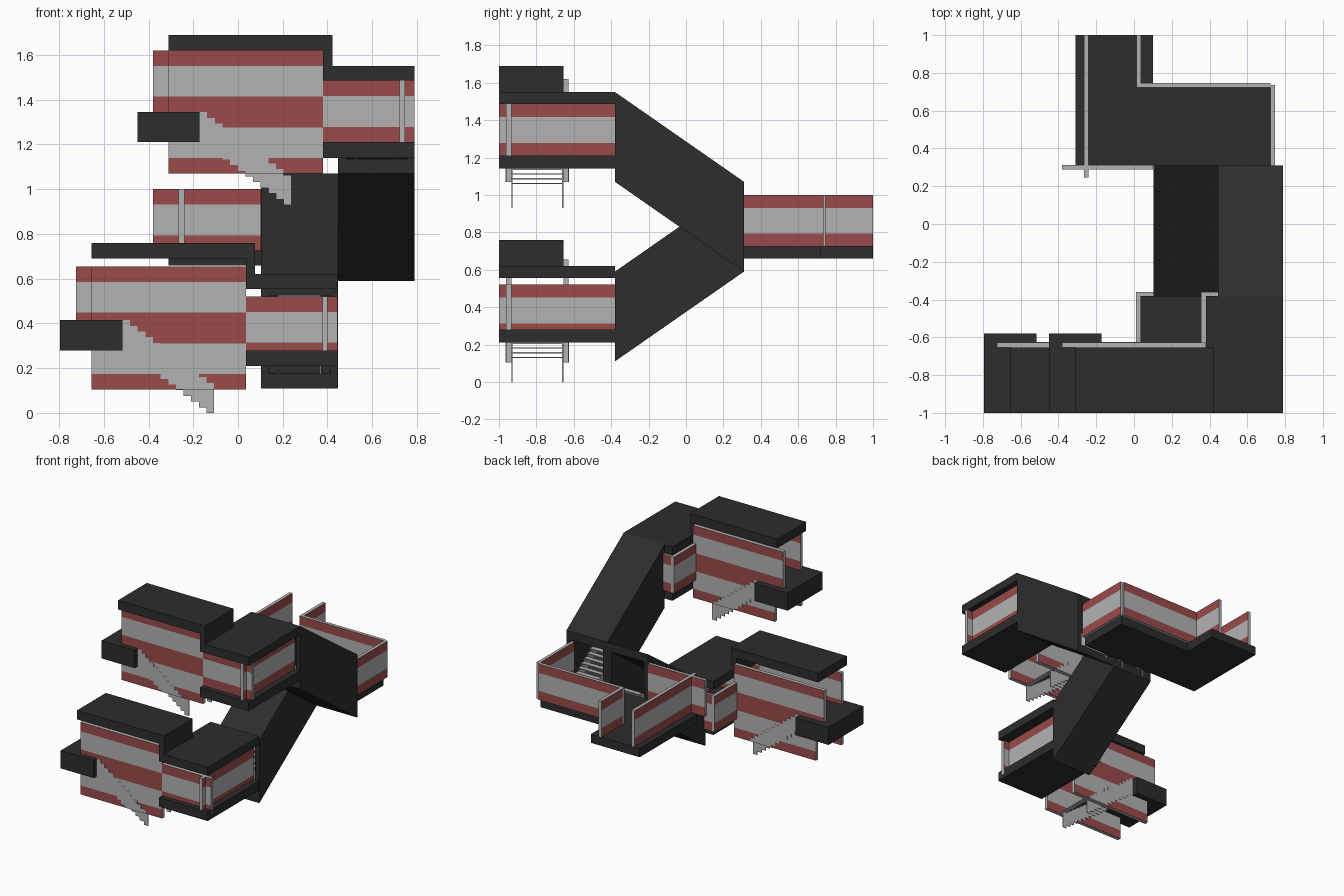
import bpy, bmesh

if "Cube" in bpy.data.objects:
    bpy.data.objects.remove(bpy.data.objects["Cube"])


def material(name, rgb):
    m = bpy.data.materials.new(name)
    m.diffuse_color = (*rgb, 1)
    m.use_nodes = True
    m.node_tree.nodes["Principled BSDF"].inputs["Base Color"].default_value = m.diffuse_color
    return m


DARK = material("charcoal", (0.026, 0.026, 0.026))
GREY = material("light grey", (0.45, 0.45, 0.45))
RED = material("muted red", (0.33, 0.07, 0.07))


def finish(name, bm, mats):
    bmesh.ops.recalc_face_normals(bm, faces=bm.faces)
    me = bpy.data.meshes.new(name)
    bm.to_mesh(me)
    bm.free()
    for m in mats:
        me.materials.append(m)
    ob = bpy.data.objects.new(name, me)
    bpy.context.collection.objects.link(ob)
    return ob


def add_box(bm, x0, x1, y0, y1, z0, z1, rise=0.0):
    """Box whose far (y1) end is lifted by rise."""
    v = [bm.verts.new((x, y, z + (rise if y == y1 else 0)))
         for z in (z0, z1) for x, y in ((x0, y0), (x1, y0), (x1, y1), (x0, y1))]
    for f in ((3, 2, 1, 0), (4, 5, 6, 7), (0, 1, 5, 4), (1, 2, 6, 5), (2, 3, 7, 6), (3, 0, 4, 7)):
        bm.faces.new([v[i] for i in f])


def boxes(name, mat, *dims):
    bm = bmesh.new()
    for d in dims:
        add_box(bm, *d)
    return finish(name, bm, [mat])


def rail(name, x0, x1, y0, y1, z0, h=0.275):
    """Grey parapet with red bands along the top and bottom of its long faces."""
    bm = bmesh.new()
    rings = [[bm.verts.new((x, y, z0 + h * t)) for x, y in ((x0, y0), (x1, y0), (x1, y1), (x0, y1))]
             for t in (0, 0.25, 0.75, 1)]
    bm.faces.new(rings[0][::-1])
    bm.faces.new(rings[3])
    long_x = (x1 - x0) > (y1 - y0)
    for k in range(3):
        for i in range(4):
            j = (i + 1) % 4
            f = bm.faces.new((rings[k][i], rings[k][j], rings[k + 1][j], rings[k + 1][i]))
            if k != 1 and (i % 2 == 0) == long_x:
                f.material_index = 1
    return finish(name, bm, [GREY, RED])


def stairs(name, axis, start, run, rise, n, side_a, side_b, ztop, plates=None):
    """Open treads between two saw-toothed stringers of thin upright plates."""
    bm = bmesh.new()

    def put(a0, a1, b0, b1, z0, z1):
        if axis == 'x':
            add_box(bm, a0, a1, b0, b1, z0, z1)
        else:
            add_box(bm, b0, b1, a0, a1, z0, z1)

    for i in range(n):
        a0, a1 = start + i * run, start + (i + 1) * run
        z = ztop + i * rise
        put(a0, a1, side_a, side_b, z - 0.007, z)
        for s in (side_a, side_b - 0.006):
            put(a0, a1, s, s + 0.006, z - 0.135, z)
        if plates:  # teeth showing on the outside of the parapets
            outer_a, outer_b, low = plates
            if z > low:
                for s in (outer_a - 0.002, outer_b):
                    put(a0, a1, s, s + 0.002, max(z - 0.135, low), z)
    return finish(name, bm, [GREY])


# Two identical entrance units, the lower one shifted left and down
for tag, dx, dz, rz in (("upper", 0.0, 0.0, 0.0), ("lower", -0.345, -0.93, -0.965)):
    # stair roof with step down, corridor roof and floor, top platform
    boxes(f"{tag}_stair_roof", DARK,
          (-0.31 + dx, 0.422 + dx, -1, -0.655, 1.62 + dz, 1.69 + dz),
          (0.38 + dx, 0.422 + dx, -1, -0.655, 1.55 + dz, 1.62 + dz))
    boxes(f"{tag}_corridor_roof", DARK, (0.38 + dx, 0.79 + dx, -1, -0.38, 1.485 + dz, 1.55 + dz))
    boxes(f"{tag}_corridor_floor", DARK, (0.38 + dx, 0.79 + dx, -1, -0.38, 1.14 + dz, 1.21 + dz))
    boxes(f"{tag}_platform", DARK, (-0.45 + dx, -0.172 + dx, -1, -0.58, 1.21 + dz, 1.345 + dz))
    # parapets beside the stairs
    for side, y0, y1, left in (("front", -0.962, -0.934, -0.31), ("back", -0.655, -0.627, -0.38)):
        rail(f"{tag}_{side}_stair_rail_top", left + dx, 0.38 + dx, y0, y1, 1.345 + rz)
        rail(f"{tag}_{side}_stair_rail_bottom", -0.31 + dx, 0.38 + dx, y0, y1, 1.07 + rz)
    # parapets around the corridor
    rail(f"{tag}_corridor_front_rail", 0.38 + dx, 0.79 + dx, -0.962, -0.934, 1.21 + rz)
    rail(f"{tag}_corridor_right_rail", 0.722 + dx, 0.746 + dx, -1, -0.38, 1.21 + rz)
    rail(f"{tag}_corridor_left_rail", 0.355 + dx, 0.38 + dx, -0.627, -0.36, 1.21 + rz)
    rail(f"{tag}_corridor_end_rail", 0.38 + dx, 0.447 + dx, -0.38, -0.36, 1.21 + rz)
    # entrance stairs
    stairs(f"{tag}_entrance_stairs", 'x', -0.172 + dx, 0.0342, -0.0255, 12,
           -0.933, -0.656, 1.345 + dz, (-0.962, -0.627, 1.07 + rz))

# Sloping stair tubes: hollow, open at both ends
W = 0.035
for tag, x0, x1, z, rise in (("lower", 0.102, 0.446, 0.11, 0.48), ("upper", 0.446, 0.79, 1.07, -0.48)):
    boxes(f"{tag}_tube", DARK,
          (x0, x1, -0.38, 0.31, z, z + 0.065, rise),
          (x0, x1, -0.38, 0.31, z + 0.415, z + 0.48, rise),
          (x0, x0 + W, -0.38, 0.31, z + 0.065, z + 0.415, rise),
          (x1 - W, x1, -0.38, 0.31, z + 0.065, z + 0.415, rise))
    step = rise / 20
    stairs(f"{tag}_tube_stairs", 'y', -0.38, 0.0345, step, 20,
           x0 + 0.076, x1 - 0.076, z + 0.165 + step / 2)

# Rear landing with a wing to the back
boxes("landing_floor", DARK,
      (-0.31, 0.722, 0.31, 0.722, 0.66, 0.727),
      (-0.31, 0.10, 0.722, 1.0, 0.66, 0.727))
rail("landing_right_rail", 0.722, 0.746, 0.31, 0.735, 0.725)
rail("landing_back_rail", 0.012, 0.722, 0.722, 0.747, 0.725)
rail("landing_wing_right_rail", 0.012, 0.037, 0.747, 1.0, 0.725)
rail("landing_wing_left_rail", -0.265, -0.24, 0.247, 1.0, 0.725)
rail("landing_front_rail", -0.38, 0.10, 0.288, 0.312, 0.725)
